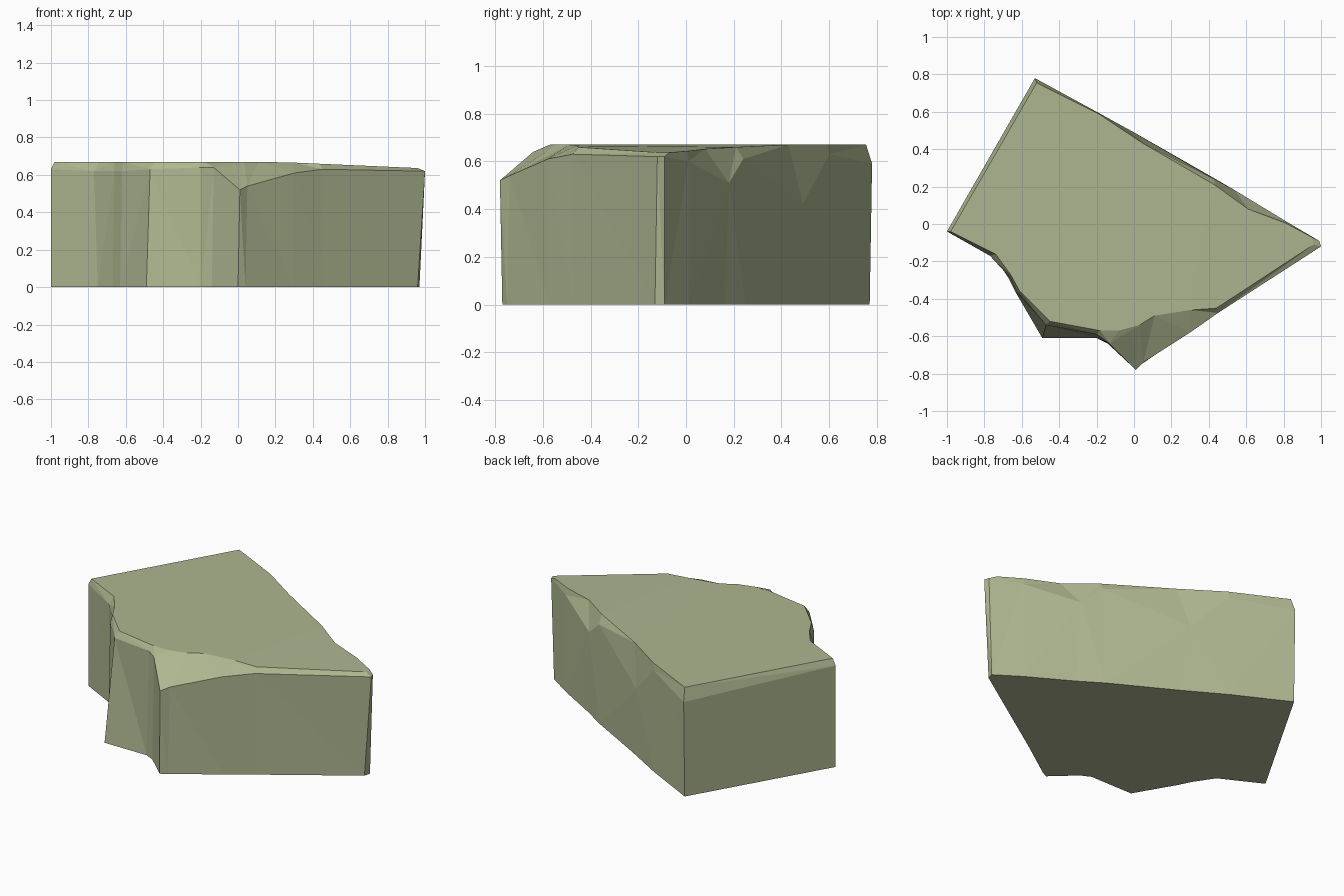
import bpy, bmesh

# Each column of the cliff wall: base x,y | shoulder x,y,z | top rim x,y
COLUMNS = [
    (-1.00, -.04, -1.00, -.04, .63, -.98, -.04),   # left corner
    (-.75, -.17, -.77, -.17, .62, -.74, -.16),
    (-.67, -.29, -.66, -.29, .62, -.66, -.27),
    (-.63, -.37, -.62, -.37, .62, -.61, -.36),
    (-.49, -.61, -.47, -.54, .63, -.45, -.52),     # slanted foot
    (-.20, -.61, -.20, -.59, .64, -.18, -.57),
    (-.14, -.64, -.13, -.64, .64, -.08, -.57),
    (.00, -.77, .01, -.78, .52, .03, -.54),        # chipped front corner
    (.04, -.75, .05, -.74, .54, .11, -.49),
    (.30, -.57, .30, -.58, .61, .30, -.46),
    (.45, -.47, .45, -.475, .63, .44, -.45),
    (.96, -.13, 1.00, -.12, .62, .96, -.11),       # right tip
    (.97, -.09, .99, -.09, .62, .95, -.07),
    (.82, .01, .82, .01, .60, .81, .005),
    (.56, .16, .54, .18, .51, .61, .08),           # back notch
    (.42, .25, .43, .24, .61, .43, .21),
    (.04, .46, .00, .49, .42, .05, .43),           # small chip
    (-.20, .60, -.20, .60, .63, -.19, .59),
    (-.53, .77, -.53, .78, .59, -.52, .755),       # back corner
]


def top_height(x):
    """Level slab that dips toward the right tip."""
    return .67 - .035 * max(0, (x - .2) / .8)


bm = bmesh.new()
rings = [
    [bm.verts.new((c[0], c[1], 0)) for c in COLUMNS],
    [bm.verts.new((c[2], c[3], c[4])) for c in COLUMNS],
    [bm.verts.new((c[5], c[6], top_height(c[5]))) for c in COLUMNS],
]

# Walls and chipped rim
n = len(COLUMNS)
for low, high in zip(rings, rings[1:]):
    for i in range(n):
        j = (i + 1) % n
        bm.faces.new((low[i], low[j], high[j], high[i]))

# Flat top and underside
bm.faces.new(rings[2])
bm.faces.new(rings[0][::-1])
bmesh.ops.triangulate(bm, faces=bm.faces[:])
bmesh.ops.recalc_face_normals(bm, faces=bm.faces[:])

mesh = bpy.data.meshes.new("rock_block")
bm.to_mesh(mesh)
bm.free()
rock = bpy.data.objects.new("rock_block", mesh)
bpy.context.collection.objects.link(rock)

# Mossy stone colour
stone = bpy.data.materials.new("mossy_stone")
stone.diffuse_color = (.42, .47, .28, 1)
mesh.materials.append(stone)
